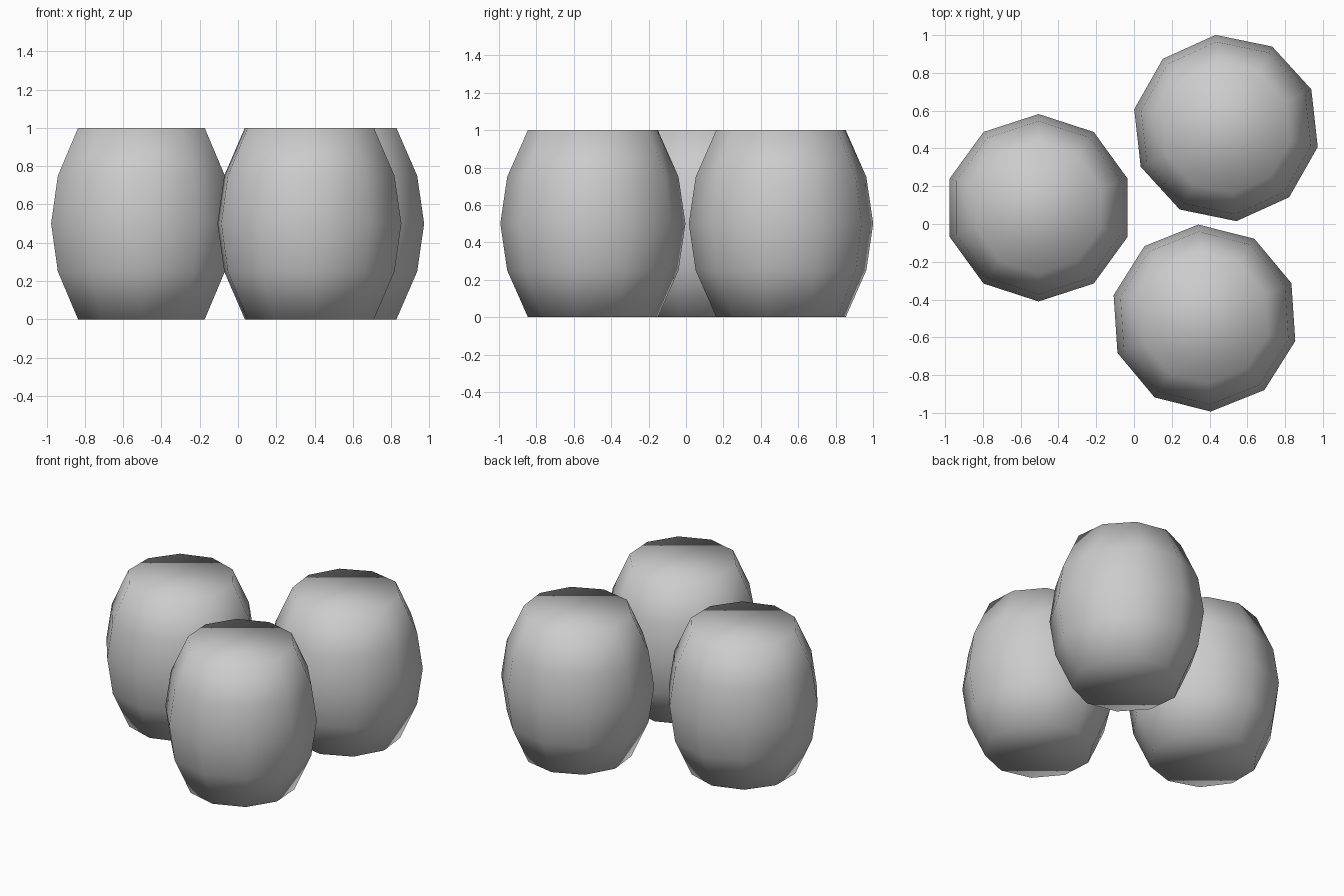
import bpy, bmesh
from math import radians, cos, sin, tau

if "Cube" in bpy.data.objects:
    bpy.data.objects.remove(bpy.data.objects["Cube"])

SIDES = 10
# Barrel profile: (radius, height)
PROFILE = [(0.348, 0.0), (0.459, 0.25), (0.496, 0.5), (0.459, 0.75), (0.348, 1.0)]


def barrel(name, x, y, turn):
    bm = bmesh.new()
    rings = []
    for r, z in PROFILE:
        rings.append([bm.verts.new((r * cos(radians(turn) + tau * i / SIDES),
                                    r * sin(radians(turn) + tau * i / SIDES), z))
                      for i in range(SIDES)])
    # Bulging side walls
    for low, high in zip(rings, rings[1:]):
        for i in range(SIDES):
            j = (i + 1) % SIDES
            bm.faces.new((low[i], low[j], high[j], high[i]))
    # Flat lids, smooth shaded together with the walls
    bm.faces.new(rings[0][::-1])
    bm.faces.new(rings[-1])
    for f in bm.faces:
        f.smooth = True
    mesh = bpy.data.meshes.new(name)
    bm.to_mesh(mesh)
    bm.free()
    obj = bpy.data.objects.new(name, mesh)
    obj.location = (x, y, 0)
    bpy.context.collection.objects.link(obj)


# Cluster of three standing barrels
barrel("barrel_left", -0.505, 0.086, 90)
barrel("barrel_back", 0.487, 0.508, 96.4)
barrel("barrel_front", 0.373, -0.498, 93.8)
